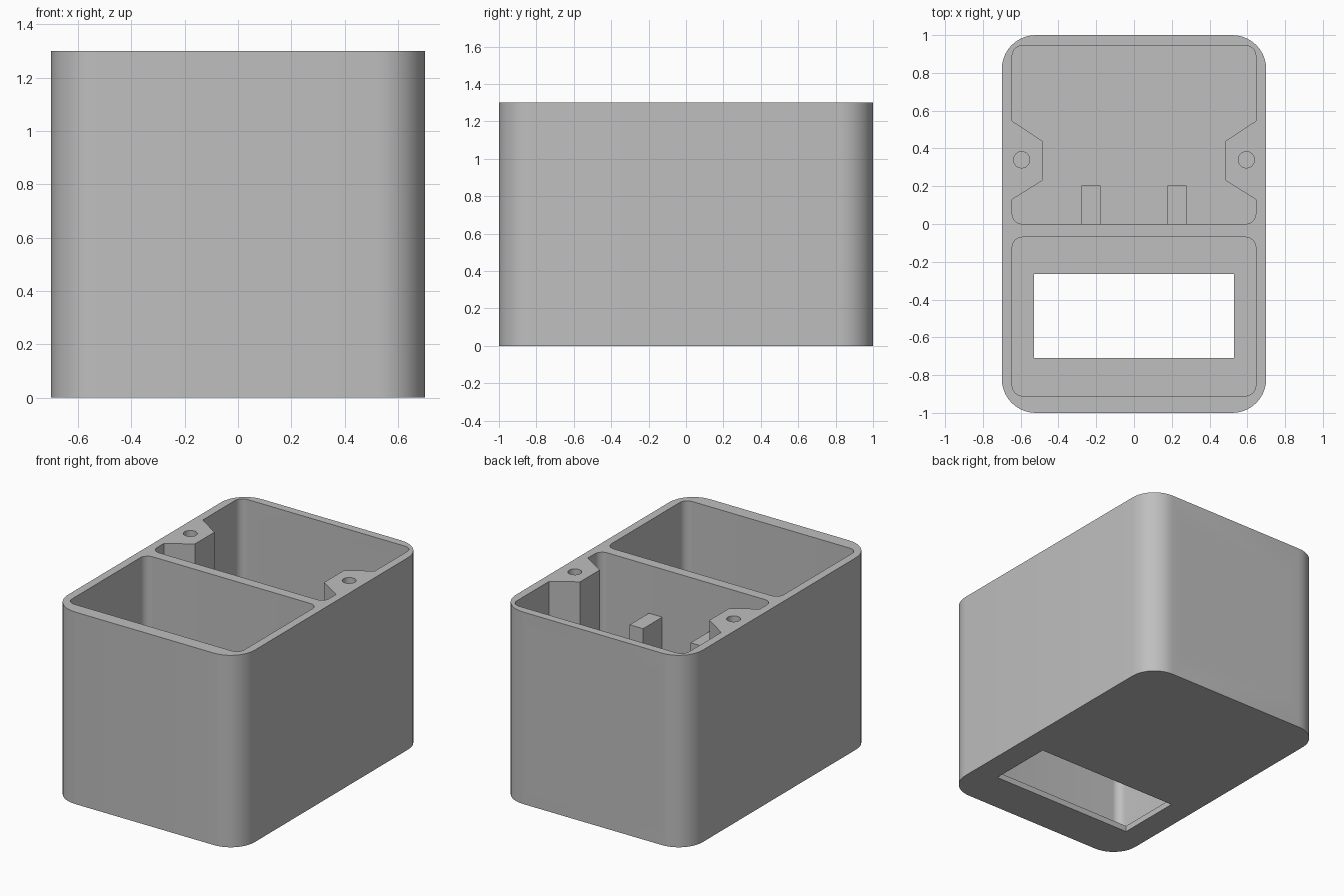
import bpy, bmesh, math
from math import pi, cos, sin
from mathutils import Matrix

cube = bpy.data.objects.get("Cube")
if cube:
    bpy.data.objects.remove(cube, do_unlink=True)

GREY = (0.52, 0.52, 0.52, 1)
grey = bpy.data.materials.new("plain grey")
grey.use_nodes = True
grey.diffuse_color = GREY
grey.node_tree.nodes["Principled BSDF"].inputs["Base Color"].default_value = GREY

HEIGHT, FLOOR = 1.3, 0.04
INNER_X = 0.645


def arc(cx, cy, r, start, sweep=pi / 2, steps=10):
    return [(cx + r * cos(start + sweep * i / steps), cy + r * sin(start + sweep * i / steps))
            for i in range(steps + 1)]


def rounded_corners(x, y0, y1, r):
    """Four corner arcs, counter-clockwise from the front right."""
    return [arc(x - r, y0 + r, r, -pi / 2), arc(x - r, y1 - r, r, 0),
            arc(r - x, y1 - r, r, pi / 2), arc(r - x, y0 + r, r, pi)]


def rectangle(x0, x1, y0, y1):
    return [(x0, y0), (x1, y0), (x1, y1), (x0, y1)]


def prism(name, profile, low, high, along_y=False):
    """Extrude a profile along z, or an x-z profile along y."""
    bm = bmesh.new()
    face = bm.faces.new([bm.verts.new((x, y, low)) for x, y in profile])
    top = bmesh.ops.extrude_face_region(bm, geom=[face])["geom"]
    bmesh.ops.translate(bm, vec=(0, 0, high - low),
                        verts=[v for v in top if isinstance(v, bmesh.types.BMVert)])
    if along_y:
        bm.transform(Matrix(((1, 0, 0, 0), (0, 0, 1, 0), (0, 1, 0, 0), (0, 0, 0, 1))))
    bmesh.ops.recalc_face_normals(bm, faces=bm.faces)
    mesh = bpy.data.meshes.new(name)
    bm.to_mesh(mesh)
    bm.free()
    mesh.materials.append(grey)
    obj = bpy.data.objects.new(name, mesh)
    bpy.context.collection.objects.link(obj)
    return obj


def select(obj):
    bpy.ops.object.select_all(action='DESELECT')
    obj.select_set(True)
    bpy.context.view_layer.objects.active = obj


def cut(target, cutter):
    mod = target.modifiers.new("cut", 'BOOLEAN')
    mod.operation = 'DIFFERENCE'
    mod.solver = 'EXACT'
    mod.object = cutter
    select(target)
    bpy.ops.object.modifier_apply(modifier=mod.name)
    bpy.data.objects.remove(cutter, do_unlink=True)


def smooth(obj):
    select(obj)
    bpy.ops.object.shade_smooth_by_angle(angle=math.radians(25))


# Outer case
case = prism("case", sum(rounded_corners(0.7, -1, 1, 0.18), []), 0, HEIGHT)

# Front compartment and the opening in its floor
cut(case, prism("front_cavity", sum(rounded_corners(INNER_X, -0.91, -0.07, 0.055), []), FLOOR, 1.5))
cut(case, prism("floor_opening", rectangle(-0.53, 0.53, -0.71, -0.265), -0.1, 0.2))

# Rear compartment, leaving a tapered screw post on each side
post = [(INNER_X, 0.13), (0.485, 0.23), (0.485, 0.44), (INNER_X, 0.545)]
corners = rounded_corners(INNER_X, 0, 0.945, 0.055)
rear = corners[0] + post + corners[1] + corners[2] + [(-x, y) for x, y in reversed(post)] + corners[3]
cut(case, prism("rear_cavity", rear, FLOOR, 1.5))
for side in (-1, 1):
    hole = arc(side * 0.595, 0.34, 0.043, 0, 2 * pi, 24)[:-1]
    cut(case, prism("post_hole", hole, 0.9, 1.5))

# Vent slots through the back wall
for i in range(-5, 6):
    x, r = i * 0.0862, 0.019
    slot = arc(x, 1.11 - r, r, 0, pi, 8) + arc(x, 0.18 + r, r, pi, pi, 8)
    cut(case, prism("vent_slot", slot, 0.9, 1.1, along_y=True))
smooth(case)

# Mounting pillars on the divider, each with a screw hole facing back
for side, label in ((-1, "right"), (1, "left")):
    x = side * 0.228
    pillar = prism(label + "_mounting_pillar", rectangle(x - 0.05, x + 0.05, -0.02, 0.205), 0.02, 0.975)
    hole = arc(x, 0.9, 0.024, 0, 2 * pi, 20)[:-1]
    cut(pillar, prism("pillar_hole", hole, 0.05, 0.3, along_y=True))
    smooth(pillar)
